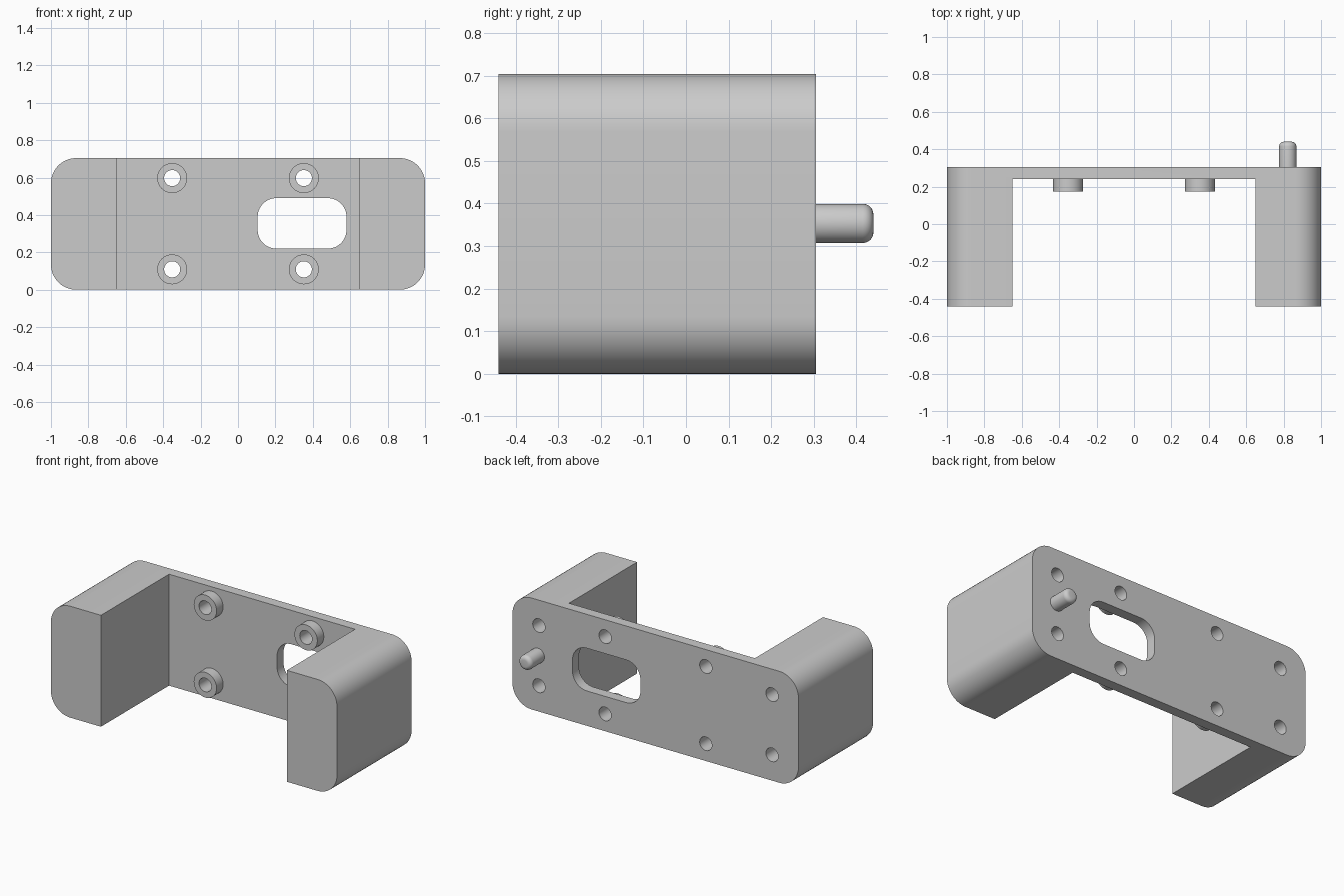
import bpy, bmesh
from math import cos, sin, pi
from mathutils import Vector

cube = bpy.data.objects.get("Cube")
if cube:
    bpy.data.objects.remove(cube, do_unlink=True)

HEIGHT, MID = 0.704, 0.353
FRONT, PLATE, BACK = -0.44, 0.24, 0.305
HOLE_R = 0.043

grey = bpy.data.materials.new("Grey plastic")
grey.use_nodes = True
colour = (0.6, 0.6, 0.6, 1)
grey.diffuse_color = colour
grey.node_tree.nodes["Principled BSDF"].inputs["Base Color"].default_value = colour


def arc(cx, cz, r, start, end, steps):
    return [(cx + r * cos(start + (end - start) * i / steps),
             cz + r * sin(start + (end - start) * i / steps)) for i in range(steps + 1)]


def circle(cx, cz, r, steps=40):
    return arc(cx, cz, r, 0, 2 * pi, steps)[:-1]


def round_rect(x0, x1, z0, z1, r):
    centres = [(x1 - r, z1 - r), (x0 + r, z1 - r), (x0 + r, z0 + r), (x1 - r, z0 + r)]
    return [p for k, (cx, cz) in enumerate(centres)
            for p in arc(cx, cz, r, k * pi / 2, (k + 1) * pi / 2, 12)]


def make_object(name, bm):
    bmesh.ops.recalc_face_normals(bm, faces=bm.faces)
    mesh = bpy.data.meshes.new(name)
    bm.to_mesh(mesh)
    bm.free()
    mesh.materials.append(grey)
    obj = bpy.data.objects.new(name, mesh)
    bpy.context.scene.collection.objects.link(obj)
    return obj


def prism(name, outline, y0, y1):
    """Extrude an x-z outline along y."""
    bm = bmesh.new()
    face = bm.faces.new([bm.verts.new((x, y0, z)) for x, z in outline])
    new = bmesh.ops.extrude_face_region(bm, geom=[face])["geom"]
    bmesh.ops.translate(bm, vec=(0, y1 - y0, 0),
                        verts=[v for v in new if isinstance(v, bmesh.types.BMVert)])
    return make_object(name, bm)


def lathe(name, x, z, profile, steps=40):
    """Spin a (radius, y) profile about a line along y."""
    bm = bmesh.new()
    verts = [bm.verts.new((x + r, y, z)) for r, y in profile]
    edges = [bm.edges.new(pair) for pair in zip(verts, verts[1:])]
    bmesh.ops.spin(bm, geom=verts + edges, cent=Vector((x, 0, z)), axis=(0, 1, 0),
                   angle=2 * pi, steps=steps)
    bmesh.ops.remove_doubles(bm, verts=bm.verts, dist=0.0001)
    return make_object(name, bm)


# Bracket: a rounded block that the cutters carve into a U shape
bracket = prism("bracket", round_rect(-1, 1, 0, HEIGHT, 0.135), FRONT, BACK)
box = [(-0.65, -0.2), (0.65, -0.2), (0.65, 1), (-0.65, 1)]
cutters = [prism("bay_cutter", box, FRONT - 0.2, PLATE),
           prism("slot_cutter", round_rect(0.105, 0.58, 0.22, 0.49, 0.1), 0.1, 0.5)]
parts = [bracket]

for side in (-1, 1):
    for level in (-1, 1):
        # Standoffs with through holes
        x, z = side * 0.352, MID + level * 0.244
        cutters.append(prism("screw_hole_cutter", circle(x, z, HOLE_R), 0.1, 0.5))
        parts.append(lathe("standoff", x, z, [(HOLE_R, PLATE), (HOLE_R, 0.175),
                                              (0.08, 0.175), (0.08, PLATE)]))
        # Blind holes in the back of the legs
        cutters.append(prism("leg_hole_cutter",
                             circle(side * 0.815, MID + level * 0.19, HOLE_R), 0.0, 0.5))

# Locating pin with a rounded tip
tip = arc(0.021, 0.415, 0.025, 0, pi / 2, 6)
parts.append(lathe("locating_pin", 0.822, MID, [(0.046, BACK)] + tip + [(0, 0.44)]))

# Carve the bracket, then drop the cutters
for cutter in cutters:
    cutter.hide_render = True
    mod = bracket.modifiers.new("Cut", 'BOOLEAN')
    mod.operation, mod.solver, mod.object = 'DIFFERENCE', 'EXACT', cutter
carved = bpy.data.meshes.new_from_object(
    bracket.evaluated_get(bpy.context.evaluated_depsgraph_get()))
bracket.modifiers.clear()
bracket.data = carved
for cutter in cutters:
    bpy.data.objects.remove(cutter, do_unlink=True)

# Smooth the curved walls, keeping the rims sharp
bpy.ops.object.select_all(action='DESELECT')
for part in parts:
    part.select_set(True)
bpy.context.view_layer.objects.active = bracket
bpy.ops.object.shade_smooth_by_angle(angle=pi / 6)
